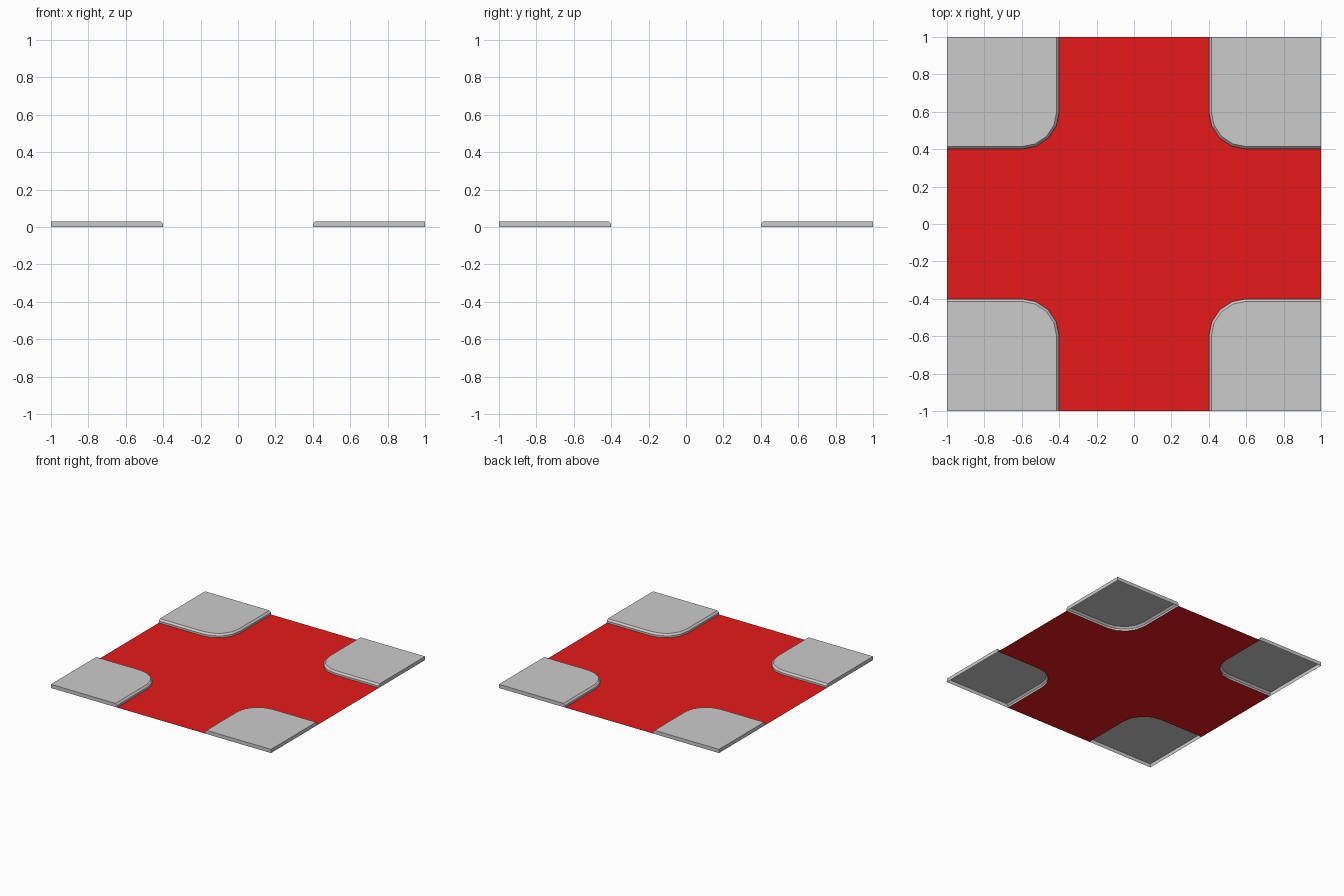
import bpy, bmesh, math

if "Cube" in bpy.data.objects:
    bpy.data.objects.remove(bpy.data.objects["Cube"])

EDGE, RADIUS, SEGS = 0.4, 0.2, 4
HEIGHT, BEVEL = 0.03, 0.014


def corner_arc(inset=0.0):
    """Rounded inner corner in the +x +y quadrant, from the y=1 side to the x=1 side."""
    c, r = EDGE + RADIUS, RADIUS - inset
    pts = [(EDGE + inset, 1.0)]
    for i in range(SEGS + 1):
        a = math.pi + i * math.pi / 2 / SEGS
        pts.append((c + r * math.cos(a), c + r * math.sin(a)))
    return pts + [(1.0, EDGE + inset)]


def turn(p, k):
    for _ in range(k):
        p = (-p[1], p[0])
    return p


def make_object(name, bm):
    bmesh.ops.recalc_face_normals(bm, faces=bm.faces)
    mesh = bpy.data.meshes.new(name)
    bm.to_mesh(mesh)
    bm.free()
    ob = bpy.data.objects.new(name, mesh)
    bpy.context.collection.objects.link(ob)
    return ob


# Raised pavement corners: walls, chamfered kerb and top, open underneath
for k, side in enumerate(("back_right", "back_left", "front_left", "front_right")):
    bm = bmesh.new()
    rings = []
    for inset, z in ((0, 0), (0, HEIGHT - BEVEL), (BEVEL, HEIGHT)):
        outline = corner_arc(inset) + [(1.0, 1.0)]
        rings.append([bm.verts.new((*turn(p, k), z)) for p in outline])
    for low, high in zip(rings, rings[1:]):
        for i in range(len(low)):
            j = (i + 1) % len(low)
            loop = [low[i], low[j], high[j], high[i]]
            unique = []
            for v in loop:
                if all((v.co - u.co).length > 1e-6 for u in unique):
                    unique.append(v)
            bm.faces.new(unique)
    bm.faces.new(rings[-1])
    bm.normal_update()
    make_object("pavement_" + side, bm)

# Flat red road crossing that fills the gap between the pavements
bm = bmesh.new()
outline = [turn(p, k) for k in range(4) for p in reversed(corner_arc())]
outline = [turn(p, k) for k in range(4) for p in corner_arc()[::-1]]
road_face = bm.faces.new([bm.verts.new((x, y, 0)) for x, y in outline])
road = make_object("road_crossing", bm)
if road.data.polygons[0].normal.z < 0:
    road.data.flip_normals()
red = bpy.data.materials.new("road_red")
red.diffuse_color = (0.8, 0.01, 0.01, 1)
red.use_nodes = True
red.node_tree.nodes["Principled BSDF"].inputs["Base Color"].default_value = red.diffuse_color
road.data.materials.append(red)
